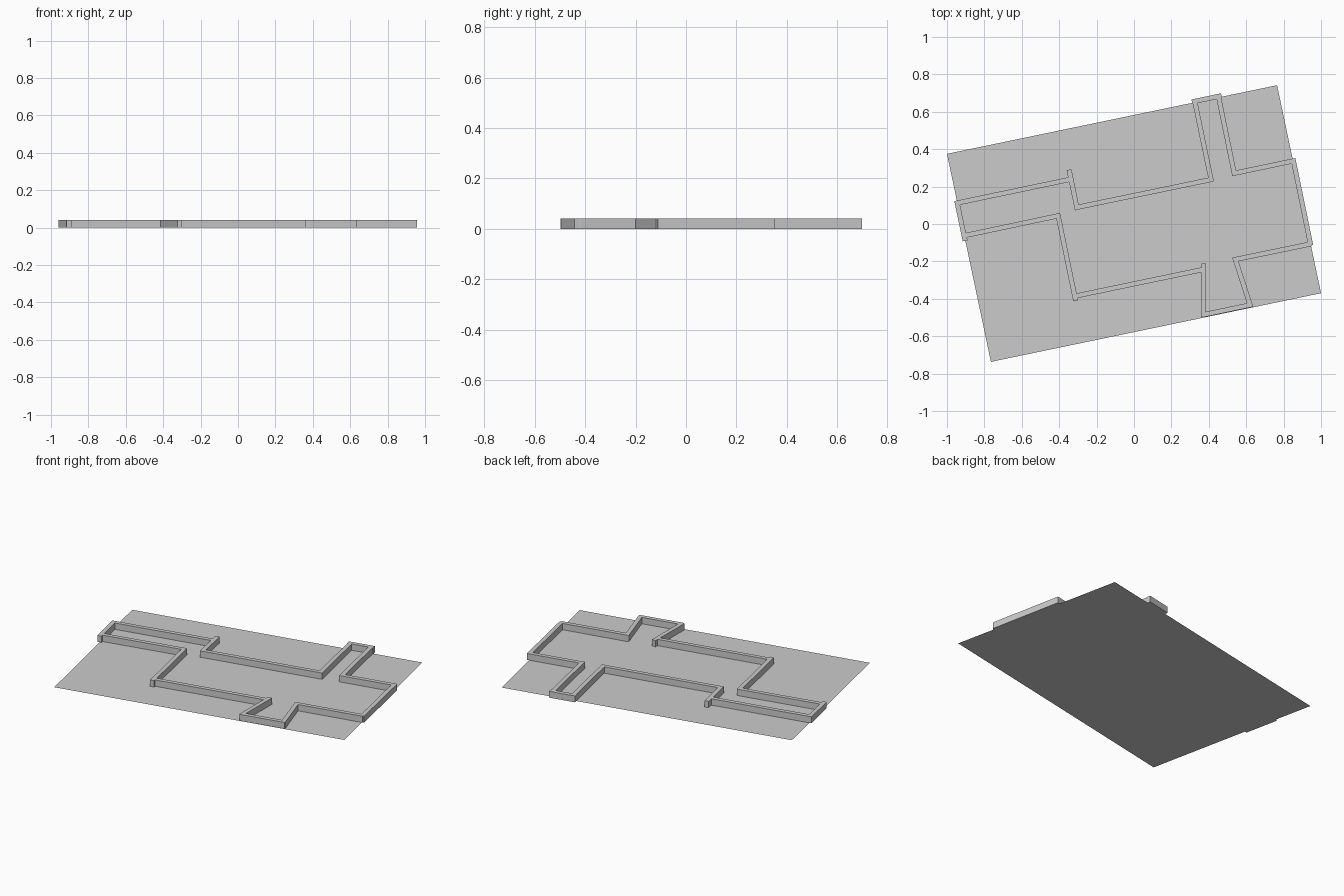
import bpy
from math import atan2, hypot

if "Cube" in bpy.data.objects:
    bpy.data.objects.remove(bpy.data.objects["Cube"])

WALL_T = 0.026
WALL_H = 0.04


def make_mesh(name, verts, faces):
    mesh = bpy.data.meshes.new(name)
    mesh.from_pydata(verts, [], faces)
    mesh.update()
    obj = bpy.data.objects.new(name, mesh)
    bpy.context.collection.objects.link(obj)
    return obj


def wall(name, start, end):
    """Straight box wall standing on the floor along a centre line."""
    (x0, y0), (x1, y1) = start, end
    bpy.ops.mesh.primitive_cube_add(
        size=1, location=((x0 + x1) / 2, (y0 + y1) / 2, WALL_H / 2),
        rotation=(0, 0, atan2(y1 - y0, x1 - x0)))
    obj = bpy.context.object
    obj.name = name
    obj.scale = (hypot(x1 - x0, y1 - y0), WALL_T, WALL_H)


# Thin floor sheet, turned on the ground
make_mesh("floor",
          [(-0.765, -0.737, 0), (1, -0.37, 0), (0.765, 0.742, 0), (-1, 0.375, 0)],
          [(0, 1, 2, 3)])

# Left corridor
wall("corridor_end_wall", (-0.948, 0.125), (-0.903, -0.09))
wall("corridor_upper_wall", (-0.947, 0.112), (-0.345, 0.238))
wall("corridor_stub_wall", (-0.347, 0.29), (-0.303, 0.075))
wall("corridor_lower_wall", (-0.905, -0.062), (-0.405, 0.044))

# Upper side with the narrow nook
wall("hall_upper_wall", (-0.31, 0.088), (0.424, 0.240))
wall("nook_left_wall", (0.413, 0.232), (0.324, 0.66))
wall("nook_end_wall", (0.31, 0.653), (0.468, 0.686))
wall("nook_right_wall", (0.450, 0.69), (0.538, 0.26))

# Right room
wall("room_upper_wall", (0.525, 0.269), (0.855, 0.338))
wall("room_right_wall", (0.85, 0.35), (0.945, -0.114))
wall("room_lower_wall", (0.948, -0.106), (0.53, -0.192))

# Slanted porch
wall("porch_slanted_wall", (0.538, -0.178), (0.623, -0.44))
wall("porch_end_wall", (0.633, -0.43), (0.367, -0.486))
wall("porch_left_wall", (0.373, -0.212), (0.370, -0.497))

# Lower side of the hall
wall("hall_lower_wall", (0.37, -0.243), (-0.312, -0.385))
wall("hall_left_wall", (-0.312, -0.41), (-0.408, 0.056))
